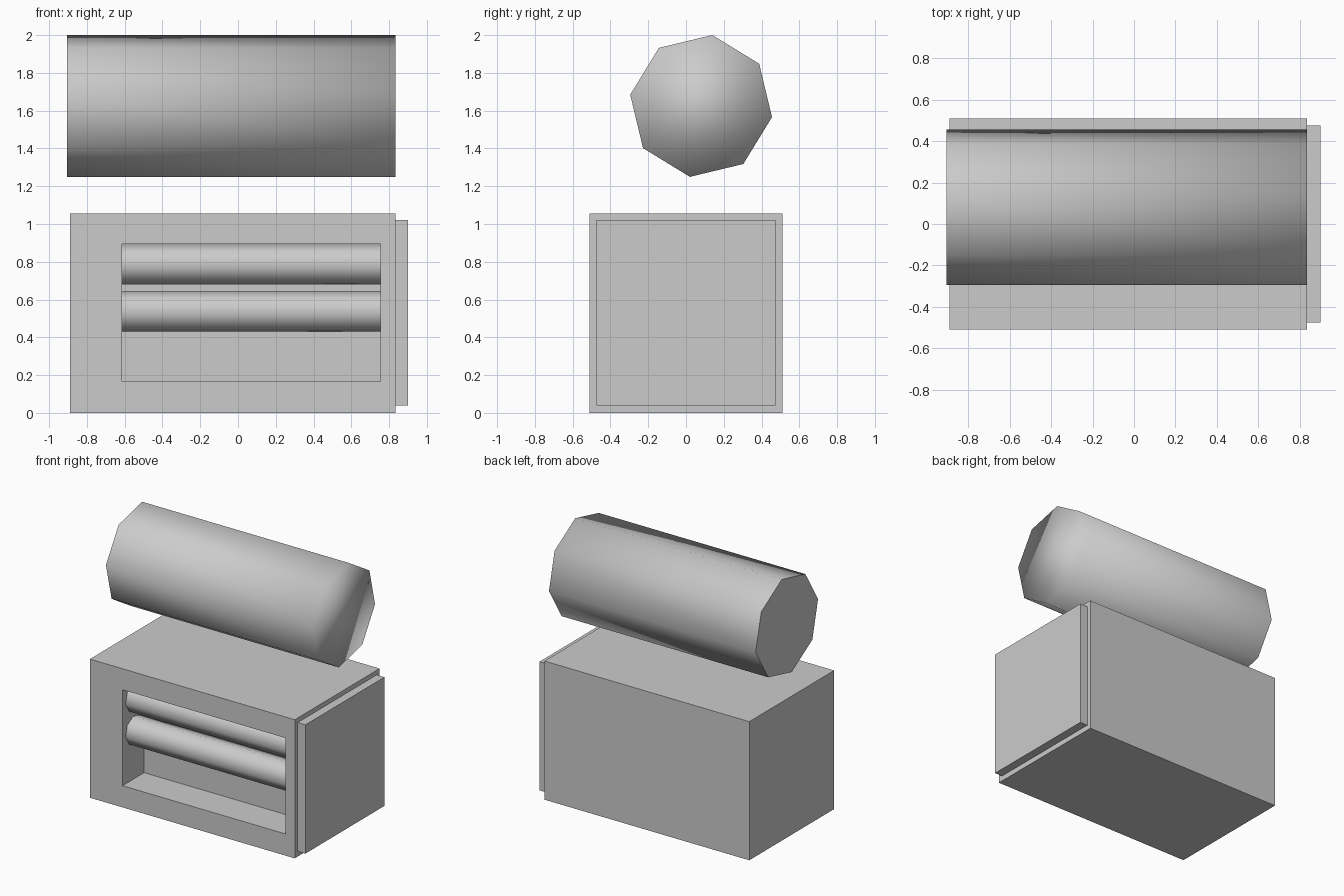
import bpy, bmesh, math
from mathutils import Vector

if "Cube" in bpy.data.objects:
    bpy.data.objects.remove(bpy.data.objects["Cube"])


def finish(bm, name):
    bmesh.ops.recalc_face_normals(bm, faces=bm.faces[:])
    mesh = bpy.data.meshes.new(name)
    bm.to_mesh(mesh)
    bm.free()
    obj = bpy.data.objects.new(name, mesh)
    bpy.context.collection.objects.link(obj)
    return obj


def box(lo, hi):
    bm = bmesh.new()
    bmesh.ops.create_cube(bm, size=1)
    for v in bm.verts:
        v.co = Vector([lo[i] if v.co[i] < 0 else hi[i] for i in range(3)])
    return bm


def roll(name, x0, x1, y, z, radius, phase, smooth_right=False):
    # Eight-sided prism lying along x, with smooth sides
    bm = bmesh.new()
    angles = [math.radians(phase + 45 * i) for i in range(8)]
    rings = [[bm.verts.new((x, y + radius * math.cos(a), z + radius * math.sin(a)))
              for a in angles] for x in (x0, x1)]
    left, right = rings
    for i in range(8):
        j = (i + 1) % 8
        bm.faces.new((left[i], left[j], right[j], right[i])).smooth = True
    bm.faces.new(left)
    bm.faces.new(right).smooth = smooth_right
    return finish(bm, name)


# Cabinet body with a recessed front window
X0, X1, Z0, Z1 = -0.615, 0.755, 0.165, 0.895
bm = box((-0.89, -0.51, 0), (0.835, 0.51, 1.055))
front = min(bm.faces, key=lambda f: f.calc_center_median().y)
bmesh.ops.inset_individual(bm, faces=[front], thickness=0.1)
c = front.calc_center_median()
for v in front.verts:
    v.co.x = X0 if v.co.x < c.x else X1
    v.co.z = Z0 if v.co.z < c.z else Z1
bmesh.ops.inset_individual(bm, faces=[front], thickness=0.01)
for v in front.verts:
    v.co.x = X0 if v.co.x < c.x else X1
    v.co.z = Z0 if v.co.z < c.z else Z1
    v.co.y = -0.25
finish(bm, "cabinet_body")

# Side panel on the right end
finish(box((0.835, -0.475, 0.04), (0.90, 0.475, 1.02)), "side_panel")

# Two rollers in the window
for name, z in (("upper_roller", 0.787), ("lower_roller", 0.537)):
    roll(name, X0, X1, -0.365, z, 0.109, 9)

# Large roll floating above the cabinet
roll("large_roll", -0.905, 0.835, 0.08, 1.625, 0.38, -9, smooth_right=True)
